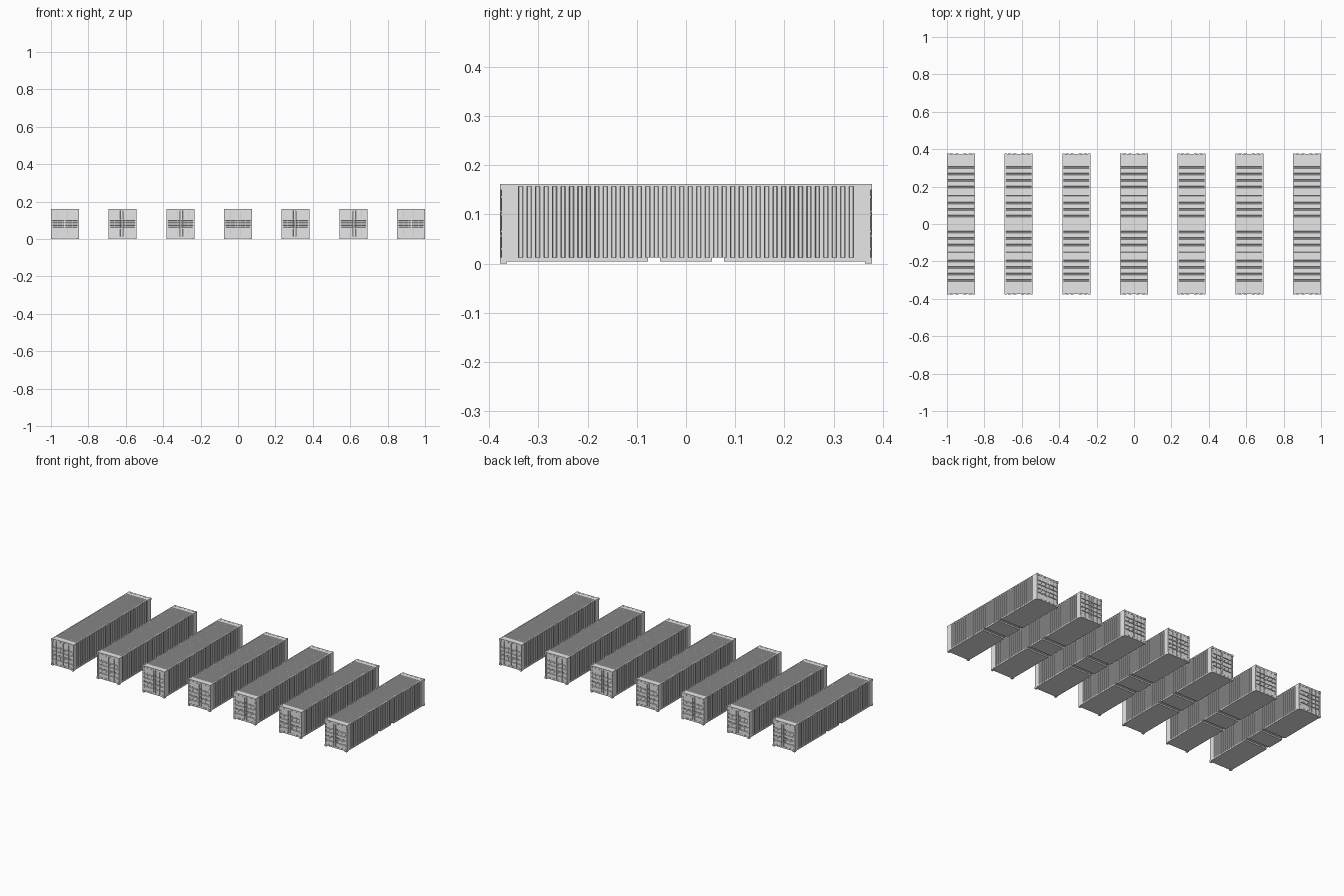
import bpy
import bmesh
from mathutils import Matrix, Vector

cube = bpy.data.objects.get("Cube")
if cube:
    bpy.data.objects.remove(cube, do_unlink=True)

steel = bpy.data.materials.new("grey_steel")
steel.use_nodes = True
steel.diffuse_color = (0.8, 0.8, 0.8, 1)
steel.node_tree.nodes["Principled BSDF"].inputs["Base Color"].default_value = (0.8, 0.8, 0.8, 1)

HALF_W, HALF_L, TOP = 0.075, 0.375, 0.162
RAIL_Z, FLOOR_Z = 0.157, 0.012
parts = {}


def part(name):
    return parts.setdefault(name, bmesh.new())


def box(name, x, y, z):
    """Box between the given ranges."""
    spans = (x, y, z)
    mid = Vector([(a + b) / 2 for a, b in spans])
    size = Vector([abs(b - a) for a, b in spans])
    bmesh.ops.create_cube(part(name), size=1,
                          matrix=Matrix.Translation(mid) @ Matrix.Diagonal(size).to_4x4())


def corrugated(name, span, centres, half, depth, place, flip=False):
    """Sheet with trapezoid grooves; place(u, d, end) gives the position."""
    bm = part(name)
    profile = [(span[0], 0)]
    for c in centres:
        profile += [(c - half, 0), (c - half * 0.75, depth),
                    (c + half * 0.75, depth), (c + half, 0)]
    profile.append((span[1], 0))
    rows = [[bm.verts.new(place(u, d, e)) for u, d in profile] for e in (0, 1)]
    for i in range(len(profile) - 1):
        quad = [rows[0][i], rows[0][i + 1], rows[1][i + 1], rows[1][i]]
        bm.faces.new(quad[::-1] if flip else quad)


grooves = [-0.336 + i * 0.672 / 39 for i in range(40)]
bands = [0.043 + i * 0.025 for i in range(4)]

# Roof sheet and floor
corrugated("roof", (-HALF_L, HALF_L), grooves, 0.0046, 0.003,
           lambda u, d, e: ((0.5 - e) * 0.146, u, TOP - 0.0005 - d), flip=True)
box("floor", (-0.07, 0.07), (-0.372, 0.372), (FLOOR_Z, FLOOR_Z + 0.002))

# Underframe, split by the two fork pockets
for y in ((-HALF_L, -0.077), (-0.053, 0.053), (0.077, HALF_L)):
    box("underframe", (-HALF_W, HALF_W), y, (0.004, FLOOR_Z))

for s in (-1, 1):
    # Long sides
    corrugated("side_walls", (-HALF_L, HALF_L), grooves, 0.0046, 0.005,
               lambda u, d, e: (s * (HALF_W - d), u, FLOOR_Z + e * (RAIL_Z - FLOOR_Z)),
               flip=s < 0)
    box("top_rails", (s * 0.069, s * HALF_W), (-HALF_L, HALF_L), (RAIL_Z, TOP))

    # Ends: header, sill and centre seam
    ends = (s * 0.366, s * HALF_L)
    box("end_headers", (-HALF_W, HALF_W), ends, (0.151, TOP))
    box("end_sills", (-HALF_W, HALF_W), ends, (0.004, 0.015))
    box("door_seams", (-0.004, -0.0008), ends, (0.015, 0.151))
    box("door_seams", (0.0008, 0.004), ends, (0.015, 0.151))

    for m in (-1, 1):
        # Door leaf with recessed bands
        corrugated("doors", (0.015, 0.151), bands, 0.006, 0.004,
                   lambda u, d, e: (m * 0.036 + (e - 0.5) * 0.064, s * (0.374 - d), u),
                   flip=s < 0)
        box("corner_posts", (m * 0.067, m * HALF_W), ends, (0.004, TOP))
        # Corner castings
        for z in ((0, 0.012), (0.15, TOP)):
            box("corner_castings", (m * 0.062, m * HALF_W), (s * 0.364, s * 0.378), z)
        # Locking rods with their brackets and handles
        for x in (0.014, 0.042):
            bmesh.ops.create_cone(part("lock_rods"), cap_ends=True, segments=8,
                                  radius1=0.0012, radius2=0.0012, depth=0.146,
                                  matrix=Matrix.Translation((m * x, s * 0.3765, 0.083)))
            for z in (0.012, 0.056, 0.106, 0.154):
                box("rod_brackets", (m * x - 0.0025, m * x + 0.0025),
                    (s * 0.374, s * 0.378), (z - 0.0018, z + 0.0018))
            box("lock_handles", (m * x, m * (x + 0.016)), (s * 0.3755, s * 0.3775),
                (0.069, 0.071))
        # Hinges
        for z in (0.03, 0.065, 0.1, 0.135):
            box("door_hinges", (m * 0.064, m * 0.072), (s * 0.374, s * 0.3765),
                (z - 0.002, z + 0.002))

# Seven identical containers in a row share the same meshes
meshes = {}
for name, bm in parts.items():
    mesh = bpy.data.meshes.new(name)
    bm.to_mesh(mesh)
    bm.free()
    mesh.materials.append(steel)
    meshes[name] = mesh

for n in range(7):
    for name, mesh in meshes.items():
        obj = bpy.data.objects.new(f"{name}_{n + 1}", mesh)
        obj.location.x = (n - 3) * 0.925 / 3
        bpy.context.collection.objects.link(obj)
